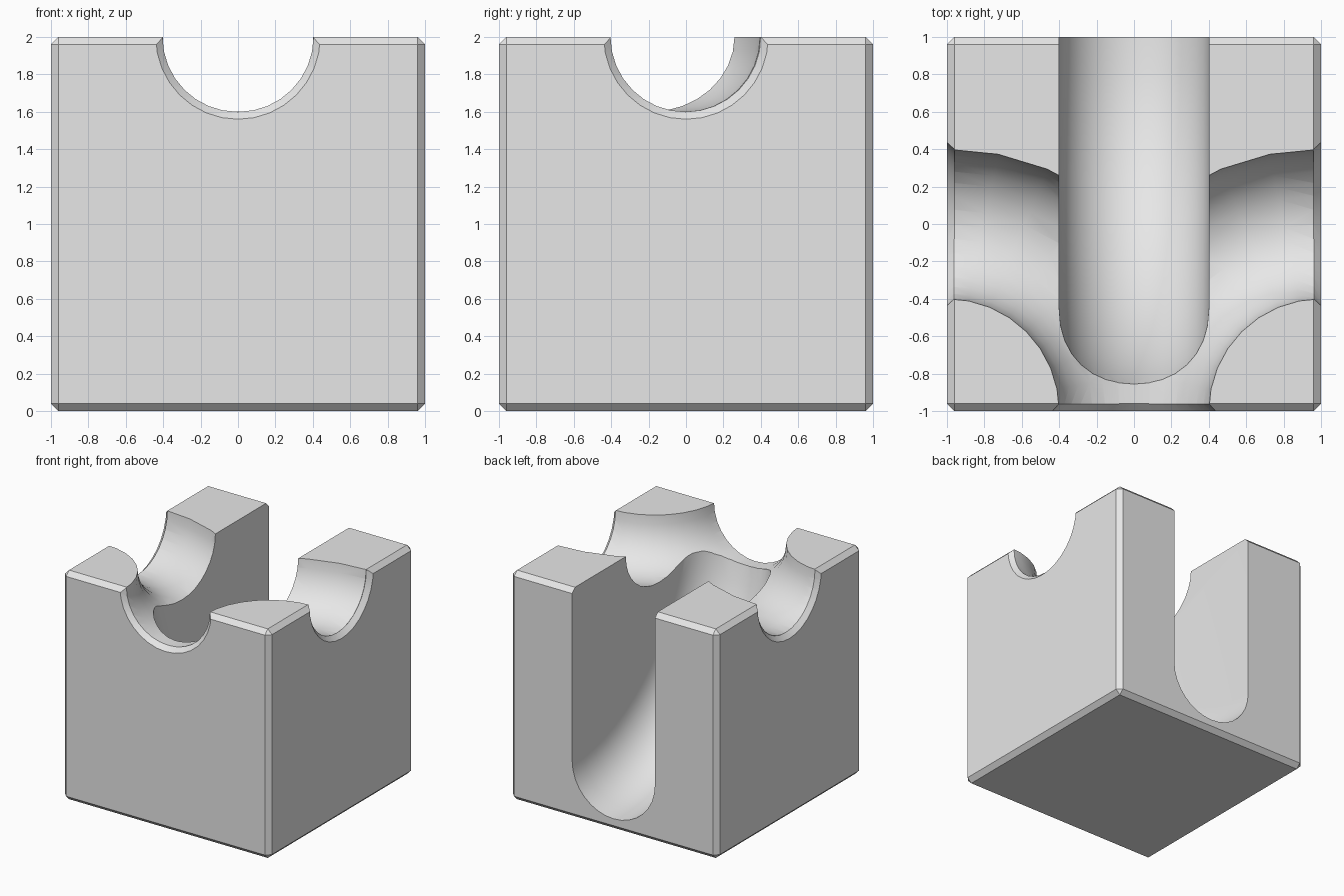
import bpy, bmesh, math
from mathutils import Matrix, Vector

old = bpy.data.objects.get("Cube")
if old:
    bpy.data.objects.remove(old, do_unlink=True)

CHAMFER, GROOVE = 0.04, 0.4

grey = bpy.data.materials.new("plain grey")
grey.use_nodes = True
colour = (0.8, 0.8, 0.8, 1)
grey.diffuse_color = colour
grey.node_tree.nodes["Principled BSDF"].inputs["Base Color"].default_value = colour


def make_object(name, bm):
    bmesh.ops.recalc_face_normals(bm, faces=bm.faces)
    mesh = bpy.data.meshes.new(name)
    bm.to_mesh(mesh)
    bm.free()
    mesh.materials.append(grey)
    obj = bpy.data.objects.new(name, mesh)
    bpy.context.collection.objects.link(obj)
    return obj


def lathe(name, profile, matrix, steps, closed=False):
    """Spin (radius, height) points round z, then place the solid."""
    bm = bmesh.new()
    verts = [bm.verts.new((r, 0, h)) for r, h in profile]
    edges = [bm.edges.new(pair) for pair in zip(verts, verts[1:])]
    if closed:
        edges.append(bm.edges.new((verts[-1], verts[0])))
    bmesh.ops.spin(bm, geom=verts + edges, cent=(0, 0, 0), axis=(0, 0, 1),
                   angle=math.tau, steps=steps, use_duplicate=False)
    bmesh.ops.remove_doubles(bm, verts=bm.verts, dist=1e-5)
    bm.transform(matrix)
    return make_object(name, bm)


def arc(centre, start, end, steps):
    return [(centre + GROOVE * math.cos(a), GROOVE * math.sin(a))
            for a in (start + (end - start) * i / steps for i in range(steps + 1))]


# Chamfered cube
bm = bmesh.new()
bmesh.ops.create_cube(bm, size=2, matrix=Matrix.Translation((0, 0, 1)))
bmesh.ops.bevel(bm, geom=bm.edges[:], offset=CHAMFER, segments=1, affect='EDGES')
block = make_object("track_block", bm)

cutters = []

# Curved grooves from the front to either side
for side in (-1, 1):
    cutters.append(lathe("curved_groove_cutter", arc(1, 0, math.tau, 32)[:-1],
                         Matrix.Translation((side, -1, 2)), 32, closed=True))

# Flared rims where the grooves leave the block
rim = [(0, -CHAMFER), (GROOVE, -CHAMFER), (GROOVE + 2 * CHAMFER, CHAMFER), (0, CHAMFER)]
for out in (Vector((0, -1, 0)), Vector((1, 0, 0)), Vector((-1, 0, 0))):
    turn = out.to_track_quat('Z', 'Y').to_matrix().to_4x4()
    cutters.append(lathe("groove_rim_cutter", rim,
                         Matrix.Translation(out + Vector((0, 0, 2))) @ turn, 32))

# Round-bottomed ramp falling from the top to the back
ramp = [(0, -GROOVE)] + arc(1.5, -math.pi / 2, math.pi / 2, 16) + [(0, GROOVE)]
cutters.append(lathe("ramp_cutter", ramp,
                     Matrix.Translation((0, 1, 2)) @ Matrix.Rotation(math.pi / 2, 4, 'Y'), 64))

# Cut the block and drop the cutters
bpy.context.view_layer.objects.active = block
for cutter in cutters:
    cutter.hide_render = True
    cut = block.modifiers.new("cut", 'BOOLEAN')
    cut.operation, cut.solver, cut.object = 'DIFFERENCE', 'EXACT', cutter
    bpy.ops.object.modifier_apply(modifier=cut.name)
    bpy.data.objects.remove(cutter, do_unlink=True)

bpy.ops.object.select_all(action='DESELECT')
block.select_set(True)
bpy.ops.object.shade_smooth_by_angle(angle=math.radians(30))
